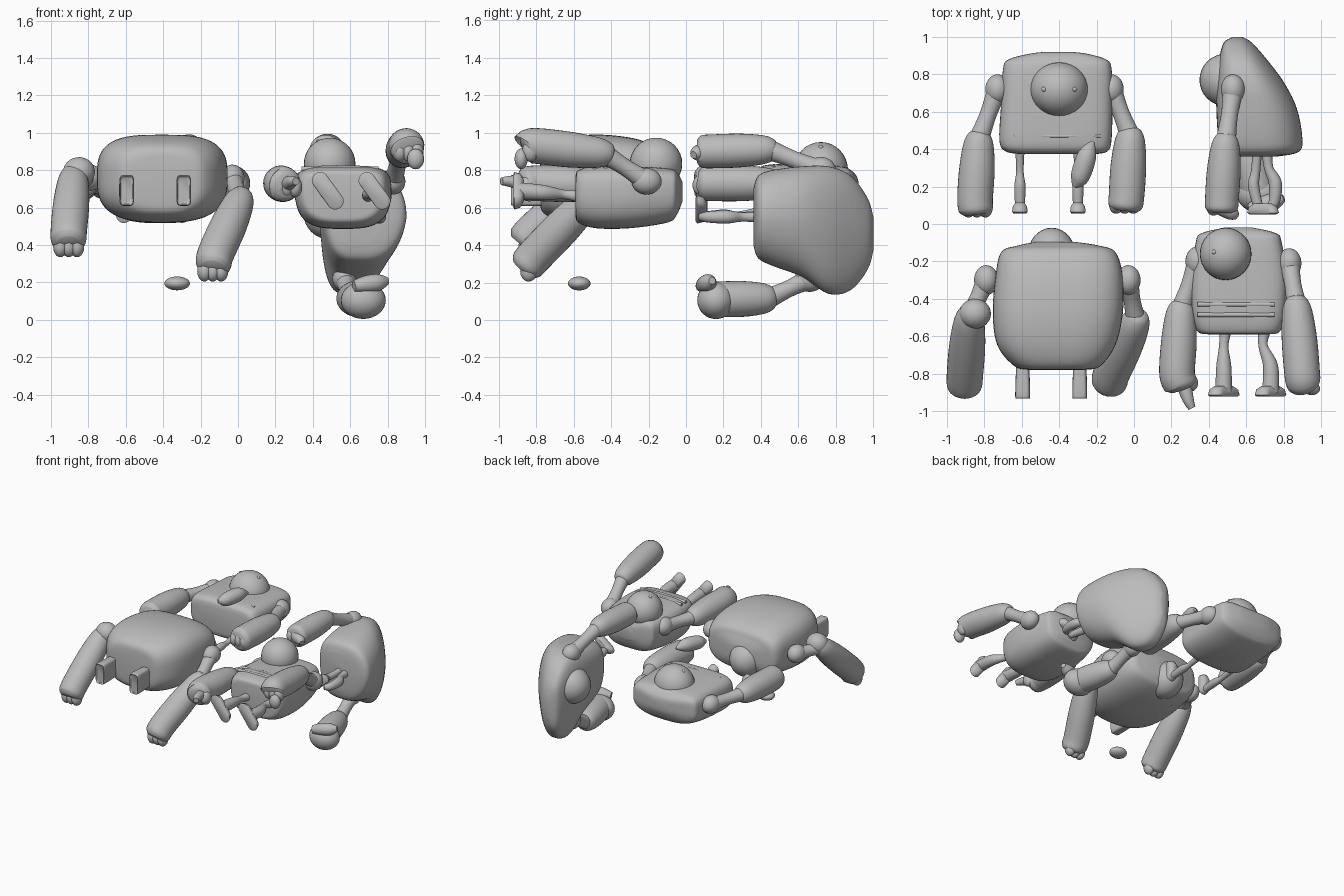
import bpy, bmesh, math
from mathutils import Vector

cube = bpy.data.objects.get("Cube")
if cube:
    bpy.data.objects.remove(cube, do_unlink=True)

GREY = (.5, .5, .5, 1)
clay = bpy.data.materials.new("clay grey")
clay.use_nodes = True
clay.diffuse_color = GREY
clay.node_tree.nodes["Principled BSDF"].inputs["Base Color"].default_value = GREY
SIDES = 32


def finish(name, bm):
    """Turn a bmesh into a smooth shaded object."""
    bmesh.ops.recalc_face_normals(bm, faces=bm.faces)
    mesh = bpy.data.meshes.new(name)
    bm.to_mesh(mesh)
    bm.free()
    obj = bpy.data.objects.new(name, mesh)
    bpy.context.collection.objects.link(obj)
    mesh.materials.append(clay)
    bpy.ops.object.select_all(action='DESELECT')
    obj.select_set(True)
    bpy.context.view_layer.objects.active = obj
    bpy.ops.object.shade_smooth_by_angle(angle=math.radians(50))


def smooth(stations, steps=5):
    """Catmull-Rom interpolation through tuples of numbers."""
    pts = [Vector(s) for s in stations]
    pts = [pts[0]] + pts + [pts[-1]]
    result = []
    for a, b, c, d in zip(pts, pts[1:], pts[2:], pts[3:]):
        for i in range(steps):
            t = i / steps
            result.append((b * 2 + (c - a) * t + (a * 2 - b * 5 + c * 4 - d) * t * t
                           + (b * 3 - a - c * 3 + d) * t ** 3) / 2)
    return result + [pts[-1]]


def skin(name, rings):
    """Bridge rings of points into a closed surface."""
    bm = bmesh.new()
    loops = [[bm.verts.new(p) for p in ring] for ring in rings]
    for low, high in zip(loops, loops[1:]):
        for i in range(len(low)):
            j = (i + 1) % len(low)
            bm.faces.new((low[i], low[j], high[j], high[i]))
    bm.faces.new(loops[0])
    bm.faces.new(loops[-1])
    finish(name, bm)


def power(value, exponent):
    return math.copysign(abs(value) ** (2 / exponent), value)


def body(name, stations, hard, soft, soft_side=(0, -1), taper=0):
    """Torso, rounder on its soft side: each station is y, x low, x high, z low, z high."""
    rings = []
    for y, x0, x1, z0, z1 in smooth(stations):
        ring = []
        for i in range(SIDES * 2):
            angle = math.pi * i / SIDES
            cos, sin = math.cos(angle), math.sin(angle)
            exponent = soft if cos * soft_side[0] + sin * soft_side[1] > 0 else hard
            u, v = power(cos, exponent), power(sin, exponent)
            ring.append(((x0 + x1) / 2 + u * (1 + taper * min(v, 0)) * (x1 - x0) / 2, y,
                         (z0 + z1) / 2 + v * (z1 - z0) / 2))
        rings.append(ring)
    skin(name, rings)


def limb(name, stations):
    """Round tube along a path: each station is x, y, z, radius."""
    path = smooth(stations)
    rings = []
    for k, point in enumerate(path):
        before, after = path[max(k - 1, 0)], path[min(k + 1, len(path) - 1)]
        tangent = (after - before).to_3d().normalized()
        side = Vector((0, 1, 0)) if abs(tangent.x) > .9 else Vector((1, 0, 0))
        side = (side - tangent * side.dot(tangent)).normalized()
        up = tangent.cross(side)
        rings.append([point.to_3d() + max(point[3], .004)
                      * (side * math.cos(math.tau * i / SIDES) + up * math.sin(math.tau * i / SIDES))
                      for i in range(SIDES)])
    skin(name, rings)


def ball(name, centre, size):
    """Ellipsoid with half sizes."""
    bm = bmesh.new()
    bmesh.ops.create_uvsphere(bm, u_segments=SIDES, v_segments=SIDES // 2, radius=1)
    bmesh.ops.scale(bm, vec=Vector(size), verts=bm.verts)
    bmesh.ops.translate(bm, vec=Vector(centre), verts=bm.verts)
    finish(name, bm)


def arm(name, shoulder, elbow, wrist, hand, thick=.095):
    """Ball shoulder, thin upper arm, thick forearm and a rounded fist with knuckles."""
    s, e, w, h = map(Vector, (shoulder, elbow, wrist, hand))
    ball(name + "_shoulder", s, (.065, .08, .07))
    limb(name + "_upper", [(*s, .055), (*s.lerp(e, .5), .045), (*e, .055)])
    limb(name + "_forearm", [(*e.lerp(w, -.15), .03), (*e.lerp(w, -.1), thick * .6),
                             (*e.lerp(w, .08), thick * .85), (*e.lerp(w, .5), thick),
                             (*w, thick), (*w.lerp(h, .7), thick * .95), (*h, thick * .7)])
    for i in (-1, 0, 1):
        ball(name + "_knuckle", h + Vector((i * .045, .03, -.01)), (.038, .045, .055))


def foot(name, centre, lean, half, radius):
    """Long flat foot: a pill outline whose sole faces along y."""
    c = Vector(centre)
    toe = Vector((-lean, 0, half))
    across = Vector((half, 0, lean)).normalized()
    along = toe.normalized()
    rings = []
    for depth, grow in ((-.028, .85), (-.02, 1), (.01, .9), (.03, .55)):
        ring = []
        for i in range(SIDES):
            angle = math.tau * (i + .5) / SIDES
            end = toe if math.sin(angle) > 0 else -toe
            ring.append(c + Vector((0, depth, 0)) + grow * (
                end + radius * (across * math.cos(angle) + along * math.sin(angle))))
        rings.append(ring)
    skin(name, rings)


# Upper left figure, lying face up
body("first_body", [(.375, -.62, -.19, .58, .77), (.39, -.69, -.14, .54, .81),
                    (.45, -.72, -.12, .52, .83), (.65, -.71, -.115, .52, .83),
                    (.83, -.7, -.12, .55, .82), (.88, -.67, -.15, .58, .8),
                    (.91, -.56, -.25, .63, .77), (.92, -.48, -.33, .66, .74)], 4.5, 2.6)
ball("first_head", (-.4, .72, .8), (.155, .145, .15))
for x in (-.48, -.32):
    ball("first_eye", (x, .72, .92), (.014, .014, .014))
limb("first_mouth_lip", [(-.64, .47, .815, .008), (-.4, .47, .825, .009), (-.18, .47, .815, .008)])
arm("first_left_arm", (-.12, .72, .72), (-.02, .47, .73), (-.04, .15, .73), (-.05, .07, .73))
arm("first_right_arm", (-.73, .72, .72), (-.83, .45, .73), (-.85, .13, .73), (-.84, .05, .73))
for x in (-.61, -.3):
    limb("first_leg", [(x, .4, .58, .025), (x, .28, .56, .02), (x, .2, .56, .03), (x, .08, .55, .025)])
    foot("first_foot", (x, .085, .6), 0, .04, .042)
limb("first_loose_leaf", [(-.32, .2, .93, .015), (-.29, .25, .93, .05), (-.25, .37, .94, .05),
                          (-.22, .44, .93, .01)])

# Upper right figure, turned to the side
body("second_body", [(.36, .53, .76, .4, .7), (.385, .47, .88, .33, .77), (.46, .45, .9, .29, .8),
                     (.62, .44, .87, .23, .82), (.76, .44, .8, .14, .82), (.88, .455, .71, .16, .77),
                     (.97, .48, .63, .27, .65), (1, .53, .58, .37, .55)], 3.6, 2.3, (1, 0), .15)
ball("second_head", (.49, .77, .57), (.14, .14, .14))
arm("second_upper_arm", (.53, .72, .8), (.49, .44, .91), (.47, .13, .9), (.47, .06, .9), .09)
limb("second_thumb", [(.46, .1, .9, .05), (.52, .06, .89, .04), (.55, .04, .88, .02)])
arm("second_lower_arm", (.57, .66, .22), (.6, .44, .115), (.66, .18, .11), (.67, .12, .1), .095)
ball("second_fist", (.67, .16, .105), (.12, .1, .1))
limb("second_palm", [(.62, .08, .18, .03), (.68, .1, .19, .045), (.75, .12, .2, .045), (.8, .14, .21, .02)])
limb("second_leg", [(.66, .4, .56, .025), (.65, .28, .55, .025), (.64, .2, .55, .03), (.67, .07, .55, .025)])
foot("second_foot", (.69, .08, .59), -.05, .04, .035)
limb("second_back_leg", [(.71, .4, .55, .03), (.72, .3, .55, .025), (.755, .22, .55, .035),
                         (.75, .12, .55, .03), (.72, .08, .55, .02)])

# Lower left figure, lying face down
body("third_body", [(-.78, -.56, -.26, .64, .84), (-.76, -.64, -.18, .57, .92),
                    (-.65, -.73, -.1, .53, .97), (-.48, -.755, -.06, .52, .99),
                    (-.28, -.74, -.06, .54, .97), (-.15, -.71, -.1, .58, .92),
                    (-.115, -.62, -.19, .62, .86), (-.095, -.52, -.32, .66, .8)], 3.2, 2.8)
ball("third_head", (-.44, -.17, .68), (.13, .15, .14))
arm("third_left_arm", (-.03, -.3, .76), (.01, -.52, .64), (-.12, -.8, .35), (-.135, -.87, .27), .098)
arm("third_right_arm", (-.79, -.3, .76), (-.88, -.5, .76), (-.905, -.82, .47), (-.905, -.88, .4), .097)
ball("third_elbow", (-.85, -.48, .79), (.085, .08, .08))
for x in (-.595, -.29):
    body("third_leg", [(-.925, x - .03, x + .03, .62, .76), (-.92, x - .04, x + .04, .61, .775),
                       (-.75, x - .035, x + .035, .61, .77)], 5, 5)
ball("third_loose_nose", (-.325, -.57, .195), (.068, .06, .037))

# Lower right figure, face up and slightly turned
body("fourth_body", [(-.59, .4, .72, .56, .76), (-.575, .34, .78, .52, .8), (-.48, .31, .81, .49, .82),
                     (-.3, .305, .82, .49, .82), (-.1, .33, .79, .52, .81), (-.05, .36, .76, .56, .79),
                     (-.02, .48, .64, .63, .74)], 4.5, 3.2, taper=.12)
ball("fourth_head", (.49, -.16, .835), (.138, .14, .138))
for x in (.43, .53):
    ball("fourth_eye", (x, -.15, .95), (.014, .014, .014))
for y in (-.485, -.43):
    limb("fourth_mouth_fold", [(.34, y, .807, .012), (.55, y, .814, .013), (.75, y, .807, .012)])
arm("fourth_right_arm", (.34, -.2, .72), (.25, -.46, .72), (.23, -.8, .73), (.26, -.88, .72))
limb("fourth_pointing_finger", [(.27, -.87, .73, .04), (.29, -.94, .74, .03), (.31, -.985, .74, .02)])
arm("fourth_left_arm", (.83, -.21, .74), (.87, -.44, .89), (.9, -.81, .93), (.91, -.86, .91))
ball("fourth_thumb", (.95, -.88, .86), (.045, .035, .055))
for x, shift in ((.49, -.01), (.7, .03)):
    limb("fourth_leg", [(x, -.56, .66, .035), (x - .01, -.65, .67, .025), (x + shift, -.76, .68, .04),
                        (x + shift, -.9, .69, .045)])
    foot("fourth_foot", (x + shift, -.895, .69), .04, .055, .045)
